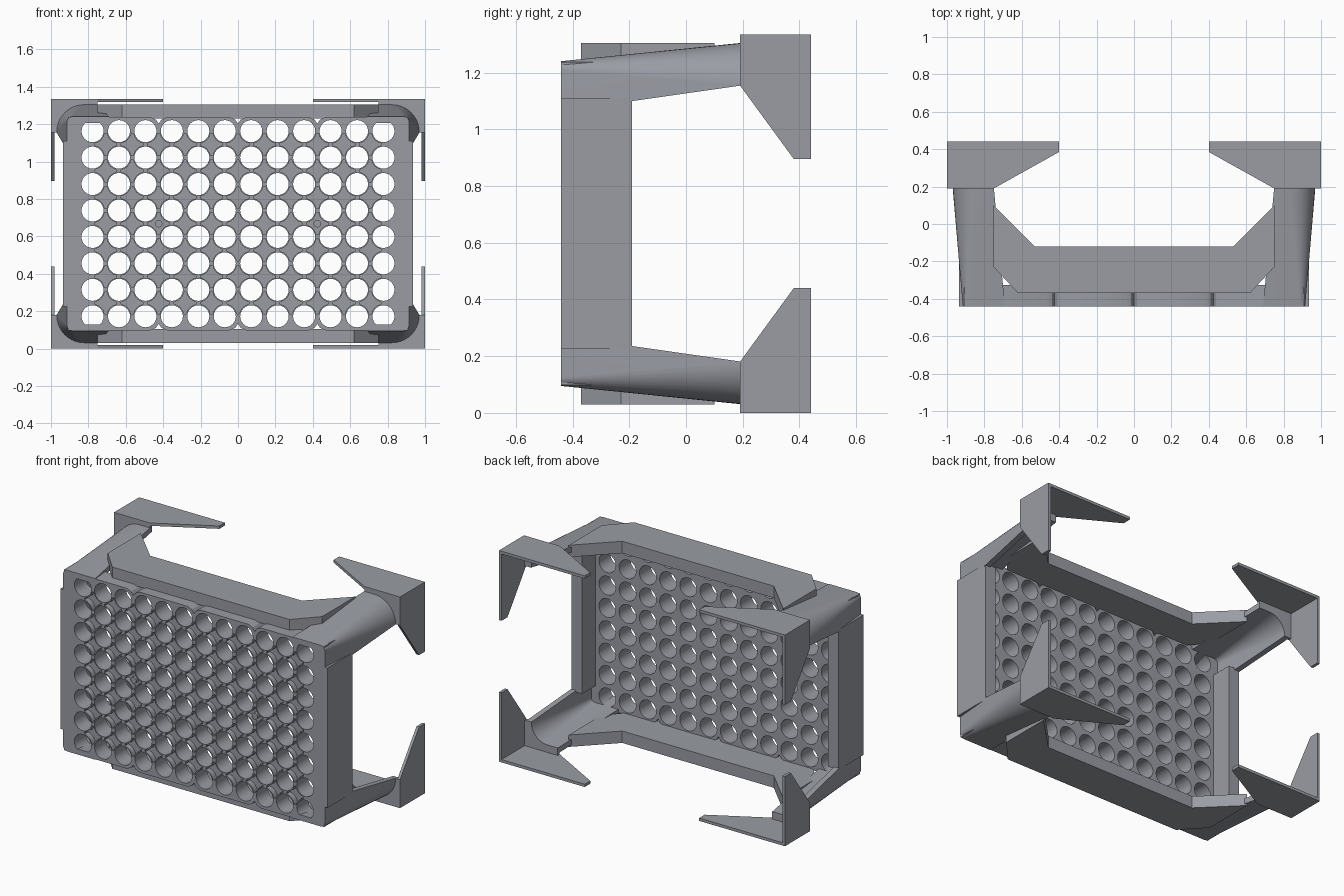
import bpy, bmesh
from math import sin, cos, pi, asin

if "Cube" in bpy.data.objects:
    bpy.data.objects.remove(bpy.data.objects["Cube"])

C = 0.6675          # mid height; every part is modelled around it
PITCH = 0.1414
slate = bpy.data.materials.new("slate_plastic")
slate.diffuse_color = (0.32, 0.335, 0.37, 1)
slate.use_nodes = True
slate.node_tree.nodes["Principled BSDF"].inputs["Base Color"].default_value = slate.diffuse_color


def add_loft(bm, sections):
    """Skin equal-length closed rings and cap both ends."""
    rings = [[bm.verts.new(p) for p in s] for s in sections]
    n = len(rings[0])
    for a, b in zip(rings, rings[1:]):
        for i in range(n):
            j = (i + 1) % n
            bm.faces.new((a[i], a[j], b[j], b[i]))
    bm.faces.new(rings[0][::-1])
    bm.faces.new(rings[-1])


def add_prism(bm, pts, axis, a, b):
    def place(p, h):
        q = list(p)
        q.insert(axis, h)
        return q
    add_loft(bm, [[place(p, a) for p in pts], [place(p, b) for p in pts]])


def finish(bm, name, mirror=(False, False)):
    bmesh.ops.recalc_face_normals(bm, faces=bm.faces)
    me = bpy.data.meshes.new(name)
    bm.to_mesh(me)
    bm.free()
    me.materials.append(slate)
    ob = bpy.data.objects.new(name, me)
    ob.location.z = C
    bpy.context.collection.objects.link(ob)
    bpy.ops.object.select_all(action='DESELECT')
    bpy.context.view_layer.objects.active = ob
    ob.select_set(True)
    if any(mirror):
        m = ob.modifiers.new("mirror", 'MIRROR')
        m.use_axis = (mirror[0], False, mirror[1])
        m.use_mirror_merge = False
        bpy.ops.object.modifier_apply(modifier="mirror")
    return ob


def prism(name, pts, axis, a, b, mirror=(True, True)):
    bm = bmesh.new()
    add_prism(bm, pts, axis, a, b)
    return finish(bm, name, mirror)


def circle(x, z, r, n=24):
    return [(x + r * cos(2 * pi * i / n), z + r * sin(2 * pi * i / n)) for i in range(n)]


# Well plate, with scalloped notches along its long edges
top = [(-0.91, 0.57)]
for x in (-0.424, 0, 0.424):
    top += [(x - 0.045, 0.57), (x - 0.015, 0.557), (x, 0.535), (x + 0.015, 0.557), (x + 0.045, 0.57)]
top.append((0.91, 0.57))
plate = prism("well_plate", top + [(x, -z) for x, z in reversed(top)], 1, -0.44, -0.325, (False, False))

# Cutters: round wells, then shallow star pockets between the well collars
wells = bmesh.new()
for i in range(12):
    for j in range(8):
        add_prism(wells, circle((i - 5.5) * PITCH, (j - 3.5) * PITCH, 0.059), 1, -0.5, -0.25)
R, RIB, H = 0.066, 0.012, PITCH / 2
a0 = asin(RIB / R)
star = []
for sx, sz in ((1, 1), (-1, 1), (-1, -1), (1, -1)):
    quad = [a0 + (pi / 2 - 2 * a0) * t / 4 for t in range(5)]
    pts = [(sx * (H - R * cos(q)), sz * (H - R * sin(q))) for q in quad]
    star += pts[::-1] if sx * sz > 0 else pts
pockets = bmesh.new()
for i in range(11):
    for j in range(7):
        cx, cz = (i - 5) * PITCH, (j - 3) * PITCH
        add_prism(pockets, [(cx + x, cz + z) for x, z in star], 1, -0.5, -0.405)
for name, bm in (("wells", wells), ("pockets", pockets)):
    cutter = finish(bm, name + "_cutter")
    cutter.hide_render = True
    bpy.context.view_layer.objects.active = plate
    mod = plate.modifiers.new(name, 'BOOLEAN')
    mod.object, mod.operation, mod.solver = cutter, 'DIFFERENCE', 'EXACT'
    bpy.ops.object.modifier_apply(modifier=name)
    bpy.data.objects.remove(cutter)

# Two small pins in the pockets of the middle row
prism("locating_pin", circle(3 * PITCH, 0, 0.02, 16), 1, -0.438, -0.39, (True, False))

# Thick end walls
prism("end_wall", [(-0.44, -0.4425), (-0.19, -0.4425), (-0.19, 0.4425), (-0.44, 0.4425)],
      0, 0.86, 0.935, (True, False))

# Long flanges with swept wings
half = [(0.62, -0.37), (0.75, -0.23), (0.75, 0.10), (0.53, -0.12)]
prism("long_flange", half + [(-x, y) for x, y in reversed(half)], 2, 0.562, 0.6375, (False, True))


# Corner arms: a rounded angle section widening towards the feet
def bend(cx, cz, r, xe, ze, off):
    ri = max(r - off, 0.006)
    ox, oz = cx - off - ri, cz - off - ri
    pts = [(xe, cz - off)]
    pts += [(ox + ri * sin(pi / 2 * t / 10), oz + ri * cos(pi / 2 * t / 10)) for t in range(11)]
    return pts + [(cx - off, ze)]


def arm_section(y, cx, cz, r, xe, ze, t=0.035):
    ring = bend(cx, cz, r, xe, ze, 0) + bend(cx, cz, r, xe, ze, t)[::-1]
    return [(x, y, z) for x, z in ring]


bm = bmesh.new()
add_loft(bm, [arm_section(-0.44, 0.915, 0.5725, 0.03, 0.69, 0.396),
              arm_section(0.20, 0.97, 0.6375, 0.148, 0.75, 0.4875)])
arm = finish(bm, "corner_arm", (True, True))

# Web closing the gap between each rounded arm and its square foot
inner = bend(0.97, 0.6375, 0.148, 0.75, 0.4875, 0.035)
prism("foot_web", [(0.995, 0.4875), (0.995, 0.662), (0.75, 0.662)] + inner, 1, 0.19, 0.21)

# Feet: two tapered blades meeting at each corner
T = 0.018
prism("foot_long_blade", [(1.0, 0.19), (1.0, 0.44), (0.40, 0.44), (0.40, 0.385), (0.75, 0.19)],
      2, 0.6675 - T, 0.6675)
prism("foot_short_blade", [(0.19, 0.66), (0.44, 0.66), (0.44, 0.2275), (0.38, 0.2275), (0.19, 0.4875)],
      0, 1.0 - T, 1.0)

# Smooth the curved surfaces, keep edges crisp
bpy.ops.object.select_all(action='DESELECT')
for ob in (plate, arm):
    ob.select_set(True)
    bpy.context.view_layer.objects.active = ob
bpy.ops.object.shade_smooth_by_angle()
